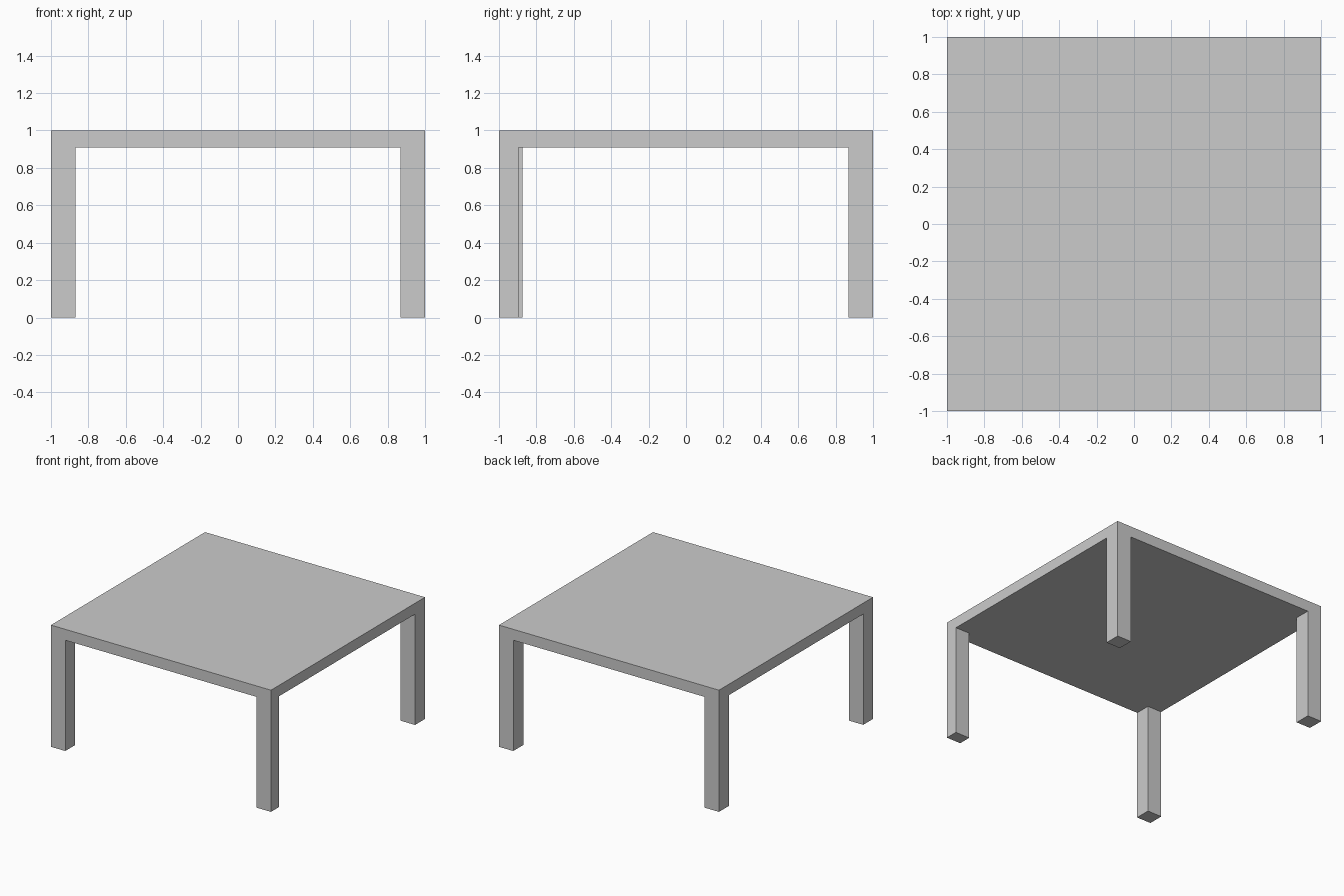
import bpy

if "Cube" in bpy.data.objects:
    bpy.data.objects.remove(bpy.data.objects["Cube"])

TOP_UNDERSIDE = 0.91
LEG = 0.13


def box(name, lo, hi):
    """Axis-aligned box between two opposite corners."""
    centre = [(a + b) / 2 for a, b in zip(lo, hi)]
    bpy.ops.mesh.primitive_cube_add(size=1, location=centre)
    obj = bpy.context.object
    obj.name = name
    obj.scale = [b - a for a, b in zip(lo, hi)]
    bpy.ops.object.transform_apply(location=False, rotation=False, scale=True)
    return obj


# Square table top
box("table_top", (-1, -1, TOP_UNDERSIDE), (1, 1, 1))

# Corner legs, flush with the top's edges; the front right one is slightly thinner
legs = {
    "front_left_leg": (-1, -1, 0.127),
    "front_right_leg": (1, -1, 0.105),
    "back_left_leg": (-1, 1, LEG),
    "back_right_leg": (1, 1, LEG),
}
for name, (sx, sy, depth) in legs.items():
    xs = sorted((sx, sx * (1 - LEG)))
    ys = sorted((sy, sy * (1 - depth)))
    box(name, (xs[0], ys[0], 0), (xs[1], ys[1], TOP_UNDERSIDE))
